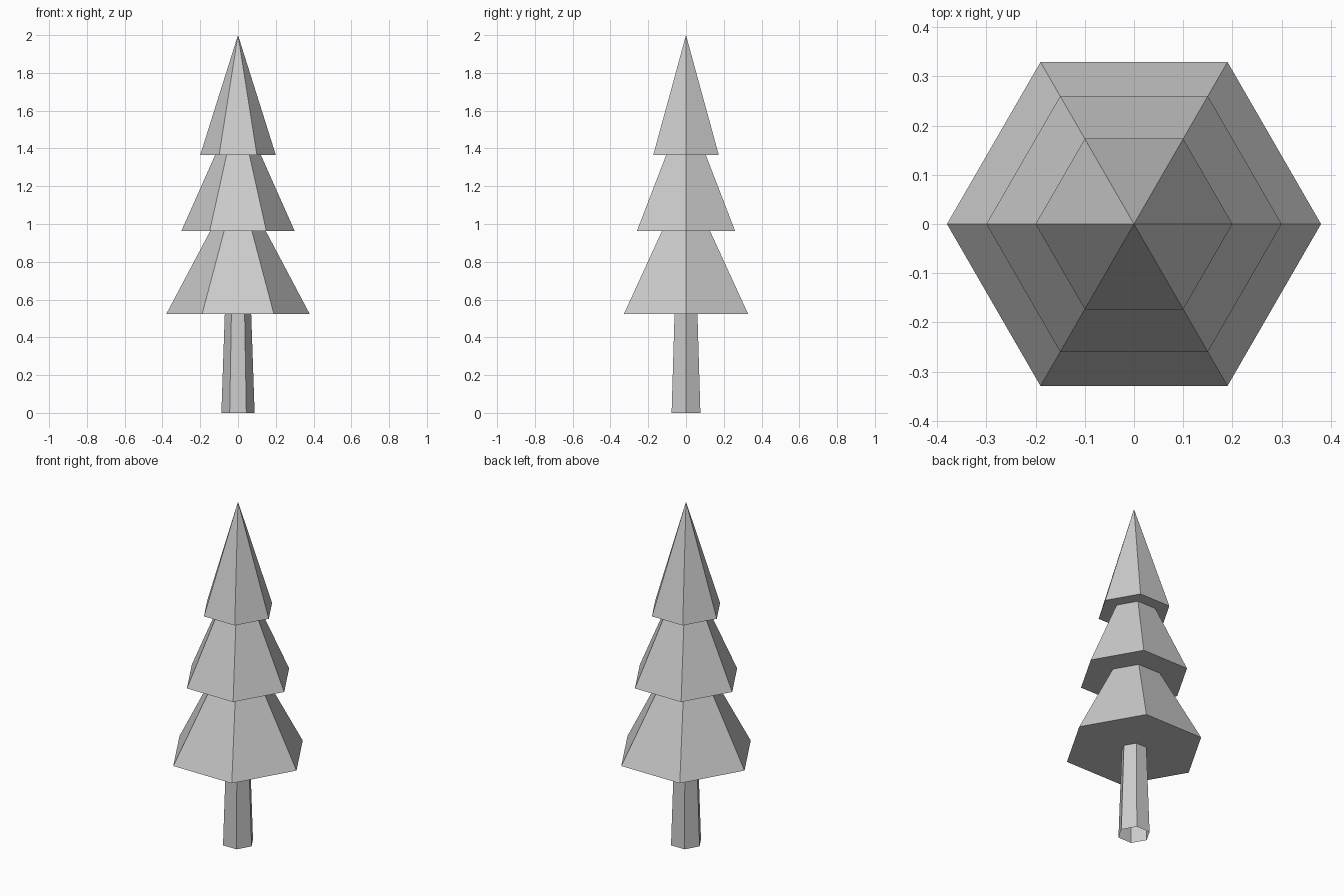
import bpy, bmesh
from math import cos, sin, pi

if "Cube" in bpy.data.objects:
    bpy.data.objects.remove(bpy.data.objects["Cube"])

SIDES = 6


def lathe(name, profile):
    """Spin (radius, z) points into a six-sided open shell; radius 0 makes a tip."""
    bm = bmesh.new()
    rings = []
    for r, z in profile:
        n = SIDES if r else 1
        rings.append([bm.verts.new((r * cos(2 * pi * i / SIDES),
                                    r * sin(2 * pi * i / SIDES), z)) for i in range(n)])
    for low, high in zip(rings, rings[1:]):
        for i in range(SIDES):
            j = (i + 1) % SIDES
            if len(high) == 1:
                bm.faces.new((low[i], low[j], high[0]))
            else:
                bm.faces.new((low[i], low[j], high[j], high[i]))
    mesh = bpy.data.meshes.new(name)
    bm.to_mesh(mesh)
    bm.free()
    obj = bpy.data.objects.new(name, mesh)
    bpy.context.collection.objects.link(obj)
    return obj


# Tapered trunk, open at the ground
lathe("trunk", [(0.088, 0), (0.07, 0.523)])

# Three stacked tiers of branches with flat undersides
lathe("foliage", [(0.07, 0.523), (0.38, 0.523), (0.147, 0.963),
                  (0.30, 0.963), (0.121, 1.366),
                  (0.20, 1.366), (0, 2.0)])
